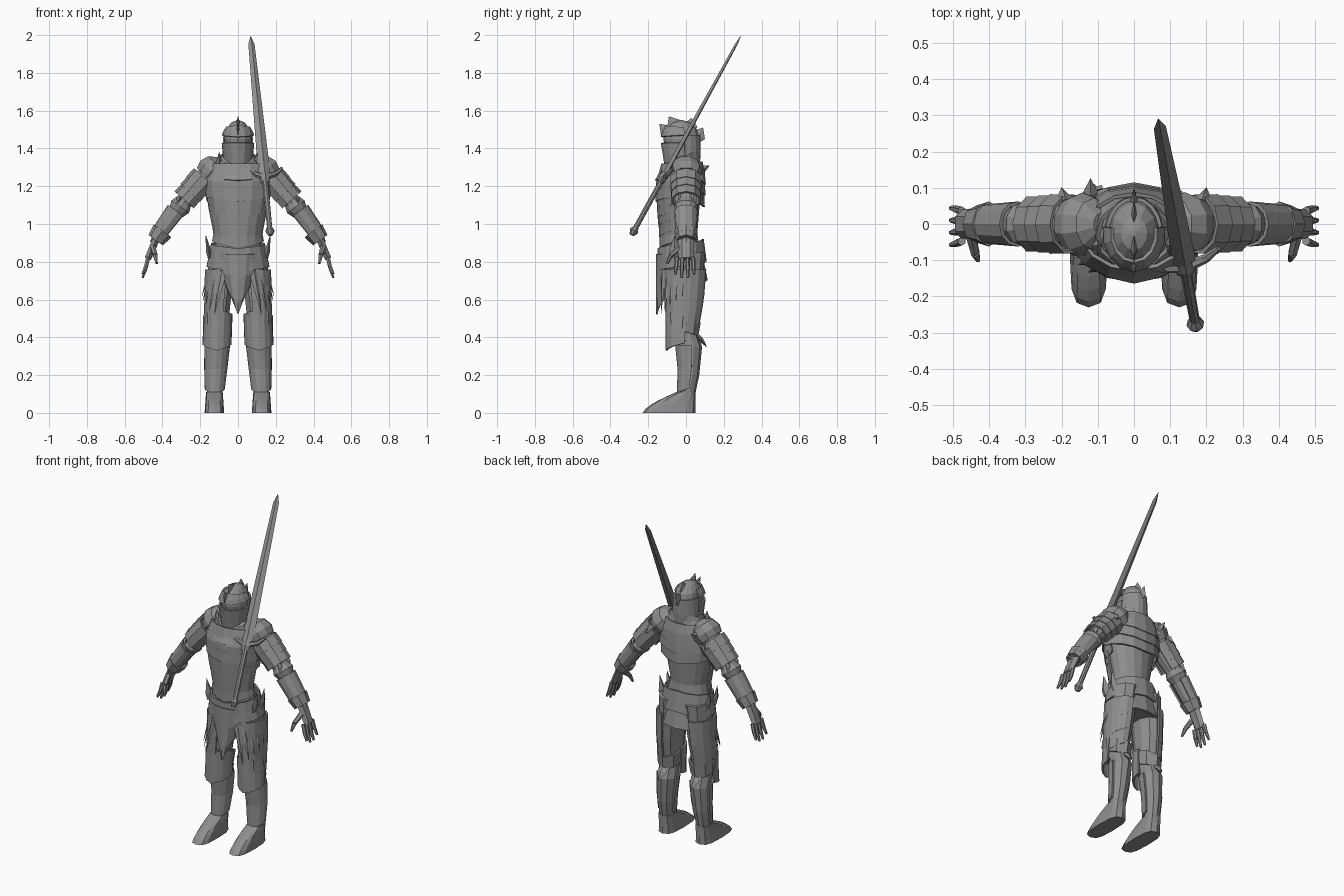
import bpy, bmesh, math
from mathutils import Vector, Matrix

cube = bpy.data.objects.get("Cube")
if cube:
    bpy.data.objects.remove(cube, do_unlink=True)

shade = .27
steel = bpy.data.materials.new("steel grey")
steel.use_nodes = True
steel.diffuse_color = (shade, shade, shade, 1)
shader = steel.node_tree.nodes["Principled BSDF"]
shader.inputs["Base Color"].default_value = steel.diffuse_color


def finish(name, verts, faces, thick, flip):
    """Turn points and faces into a flat shaded steel object."""
    mesh = bpy.data.meshes.new(name)
    mesh.from_pydata([(v.x * flip, v.y, v.z) for v in verts], [], faces)
    bm = bmesh.new()
    bm.from_mesh(mesh)
    bmesh.ops.recalc_face_normals(bm, faces=bm.faces)
    bm.to_mesh(mesh)
    bm.free()
    mesh.materials.append(steel)
    obj = bpy.data.objects.new(name, mesh)
    bpy.context.collection.objects.link(obj)
    if thick:
        solid = obj.modifiers.new("thickness", 'SOLIDIFY')
        solid.thickness = thick
        solid.offset = 0


def frame(start, end, side=(1, 0, 0)):
    """Local space whose z runs from start to end and whose x leans to side."""
    z = (Vector(end) - Vector(start)).normalized()
    x = Vector(side)
    x = (x - z * x.dot(z)).normalized()
    axes = Matrix((x, x.cross(z), z)).transposed().to_4x4()
    return Matrix.Translation(start) @ axes


def distance(start, end):
    return (Vector(end) - Vector(start)).length


def ring(z, wide, deep, y=0, x=0, dip=0):
    return Vector((z, wide, deep, y, x, dip))


def loft(name, rows, n=10, mid=0, span=360, space=Matrix(), thick=0, pair=False, power=1):
    """Skin rings; angle zero is the front and dip lowers the middle of the arc."""
    closed = span == 360
    cols = n if closed else n + 1
    verts, faces = [], []

    def bend(v):
        return math.copysign(abs(v) ** power, v)

    for z, wide, deep, y, x, dip in rows:
        for i in range(cols):
            t = 2 * i / n - 1
            a = math.radians(mid + t * span / 2)
            verts.append(space @ Vector((x + wide * bend(math.sin(a)),
                                         y - deep * bend(math.cos(a)),
                                         z - dip * (1 - abs(t)))))
    for row in range(len(rows) - 1):
        for i in range(n):
            low, high = row * cols, (row + 1) * cols
            j = (i + 1) % cols
            faces.append((low + i, low + j, high + j, high + i))
    if closed and not thick:
        faces.append(tuple(range(cols)))
        faces.append(tuple(range(len(verts) - cols, len(verts))))
    if pair:
        finish("left_" + name, verts, faces, thick, 1)
        finish("right_" + name, verts, faces, thick, -1)
    else:
        finish(name, verts, faces, thick, 1)


def sample(body, z):
    """Cross-section of a body, listed from low to high, at height z."""
    for low, high in zip(body, body[1:]):
        if z <= high[0]:
            return low.lerp(high, (z - low[0]) / (high[0] - low[0]))
    return body[-1].copy()


def plate(name, body, top, bottom, gap=.01, flare=0, slope=0, dip=0, span=200, n=8, **options):
    """Armour that follows a body at a gap, with a pointed lower edge."""
    rows = []
    for t in (0, .5, 1):
        grow = gap + flare * t
        row = sample(body, top + (bottom - top) * t)
        rows.append(row + ring(0, grow, grow, dip=slope + dip * t))
    loft(name, rows, n, span=span, thick=.01, **options)


def dome(z, height, wide, deep, angles, y=0):
    turns = [math.radians(a) for a in angles]
    return [ring(z + height * math.sin(a), wide * math.cos(a), deep * math.cos(a), y)
            for a in turns]


def spike(name, start, end, wide, deep, pair=True, side=(1, 0, 0)):
    """Four sided blade that swells and then runs to a point."""
    size = distance(start, end)
    rows = [ring(0, wide * .7, deep * .7), ring(size / 3, wide, deep), ring(size, .001, .001)]
    loft(name, rows, 4, space=frame(start, end, side), pair=pair)


def limb(name, start, end, thin, taper, flat=1, pair=True):
    tip = thin * taper
    rows = [ring(0, thin, thin * flat), ring(distance(start, end), tip, tip * flat)]
    loft(name, rows, 6, space=frame(start, end), pair=pair)


# Torso with layered breast, belly and back plates
torso = [ring(.7, .14, .1), ring(.8, .14, .1, -.02), ring(.95, .11, .09, -.03),
         ring(1.2, .16, .11, -.03), ring(1.3, .15, .1, -.02), ring(1.38, .06, .06)]
loft("torso", torso, 16)
plate("breastplate", torso, 1.32, 1.15, gap=.02, dip=.03)
plate("chest_band", torso, 1.19, 1.08, gap=.015, dip=.05)
for i in range(3):
    top = 1.1 - i * .06
    plate("belly_lame", torso, top, top - .07, gap=.015, dip=.04, span=170)
    top += .23
    plate("back_lame", torso, top, top - .08, flare=.01, dip=.04, mid=180)

# Gorget around the neck
loft("gorget", [ring(1.25, .14, .12, -.04, dip=.02), ring(1.4, .1, .09, -.03, dip=.1)],
     12, thick=.01)
spike("gorget_point", (.1, -.06, 1.28), (.1, -.06, 1.38), .02, .03)

# Helmet with visor, brow, nape and crest
helmet = [ring(1.24, .05, .06, -.02)]
helmet += dome(1.45, .1, .073, .095, (0, 30, 60, 85), y=-.025)
loft("helmet", helmet, 12)
plate("visor", helmet, 1.43, 1.26, gap=.012, dip=.03)
plate("brow", helmet, 1.51, 1.47, gap=.005, flare=.008, slope=-.01, dip=.02)
plate("nape", helmet, 1.47, 1.29, gap=.005, flare=.015, mid=180, span=160)
for y, z in ((-.14, 1.53), (-.09, 1.57), (.03, 1.56), (.09, 1.51)):
    spike("crest_point", (0, y * .6, z - .06), (0, y, z), .01, .04, pair=False)

# Pauldrons and upper arms
shoulder, elbow, wrist = (.14, 0, 1.28), (.3, 0, 1.1), (.435, 0, .915)
arm_space = frame(shoulder, elbow)
arm = [ring(0, .06, .065), ring(distance(shoulder, elbow), .045, .05)]
loft("upper_arm", arm, space=arm_space, pair=True)
loft("pauldron", dome(0, .08, .085, .088, (-70, -35, 0, 30)), space=arm_space, pair=True)
for i in range(3):
    top = .05 + i * .05
    plate("arm_lame", arm, top, top + .06, gap=.018, flare=.005, mid=90, span=290,
          space=arm_space, pair=True)
spike("shoulder_point", (-.12, .07, 1.28), (-.12, .125, 1.31), .02, .02, pair=False)
spike("pauldron_point", (.19, .06, 1.26), (.2, .1, 1.22), .02, .02)

# Elbows and forearms
fore_space = frame(elbow, wrist)
reach = distance(elbow, wrist)
forearm = [ring(0, .046, .05), ring(reach, .034, .038)]
loft("forearm", forearm, space=fore_space, pair=True)
loft("elbow_guard", dome(.01, .06, .06, .062, (-40, 0, 40)), space=fore_space, pair=True)
for y in (-.04, .04):
    spike("elbow_point", (.32, y, 1.11), (.295, y, 1.18), .014, .02)
for i in range(3):
    top = .04 + i * .05
    plate("forearm_lame", forearm, top, top + .06, mid=90, span=260,
          space=fore_space, pair=True)
plate("wrist_cuff", forearm, reach - .06, reach, gap=.016, flare=-.008, span=360,
      space=fore_space, pair=True)
spike("cuff_point", (.43, 0, .95), (.465, 0, .905), .012, .025)

# Gauntlet hands
limb("palm", wrist, (.478, 0, .815), .022, .9, flat=2)
for i in range(4):
    y = (i - 1.7) * .028
    drop = .01 if i in (1, 2) else 0
    knuckle = (.488, y * 1.1, .775 - drop)
    limb("finger_base", (.475, y, .825), knuckle, .012, .9)
    limb("finger_tip", knuckle, (.505, y * 1.2, .735 - drop * 2), .011, .6)
thumb = (.438, -.08, .835)
limb("thumb_base", (.45, -.03, .875), thumb, .016, .8)
limb("thumb_tip", thumb, (.43, -.1, .79), .013, .5)

# Belt, hanging front panel and hip feathers
plate("belt", torso, .92, .8, gap=.025, slope=.05, span=360, n=14)
plate("hip_skirt", torso, .84, .7, mid=180, span=230)
panel = [ring(.84 - .22 * t, .13 - .1 * t * t, .13, -.025, dip=.1 * t) for t in (0, .4, .8, 1)]
loft("front_panel", panel, 6, span=120, thick=.01)
for i in range(5):
    a = math.radians(30 + i * 15)
    out = Vector((math.sin(a), -math.cos(a), 0))
    spike("hip_feather", out * .13 + Vector((0, 0, .83)),
          out * .13 + Vector((.06, -.02, .52 + i * .025)), .024, .009, side=(-out.y, out.x, 0))
for y in (-.06, .01):
    spike("hip_horn", (.15, y, .82), (.17, y, .94), .014, .03)

# Thighs with overlapping side plates
thigh = [ring(.4, .055, .065, -.02, .11), ring(.6, .065, .09, -.01, .1),
         ring(.85, .08, .1, 0, .08)]
loft("thigh", thigh, pair=True)
for i in range(3):
    top = .76 - i * .09
    plate("thigh_plate", thigh, top, top - .1, dip=.05, mid=80, pair=True)

# Shins, knee guards and boots
shin = [ring(.08, .04, .045, 0, .125), ring(.2, .05, .05, .02, .12),
        ring(.35, .06, .065, .02, .11), ring(.45, .05, .06, -.01, .11)]
loft("shin", shin, pair=True)
plate("greave", shin, .36, .13, gap=.005, dip=.03, pair=True)
plate("knee_band", thigh, .48, .4, gap=.014, slope=-.07, span=360, pair=True)
plate("knee_cap", thigh, .52, .37, gap=.01, flare=.01, slope=-.02, dip=.06, pair=True)
spike("knee_wing", (.15, -.02, .42), (.15, -.03, .55), .014, .035)
spike("knee_back_point", (.11, .06, .41), (.11, .11, .35), .03, .014)
boot = []
for t in (0, .2, .4, .6, .8, 1):
    length = .14 - .09 * t ** 1.5
    boot.append(ring(t * .11, .052 - .008 * t, length, .05 - length, .125))
loft("boot", boot, 12, pair=True, power=.65)

# Slung sword
pommel, tip = Vector((.17, -.28, .955)), Vector((.067, .29, 1.995))
sword = frame(pommel, tip, (.96, .25, 0))
size = distance(pommel, tip)
blade = [ring(.3, .026, .012), ring(.4, .033, .013), ring(size - .05, .017, .007),
         ring(size, .001, .001)]
loft("blade", blade, 4, space=sword)
loft("grip", [ring(0, .014, .014), ring(.32, .016, .014)], 8, space=sword)
loft("pommel", dome(.01, .03, .025, .025, (-60, 0, 60)), 8, space=sword)
loft("guard_block", dome(.335, .04, .03, .024, (-50, 0, 50)), 6, space=sword)
for s in (-1, 1):
    inner, bend, outer = [sword @ Vector((s * x, 0, .335 + 6 * x * x)) for x in (0, .06, .1)]
    limb("guard_arm", inner, bend, .016, .8, pair=False)
    limb("guard_end", bend, outer, .013, .6, pair=False)
